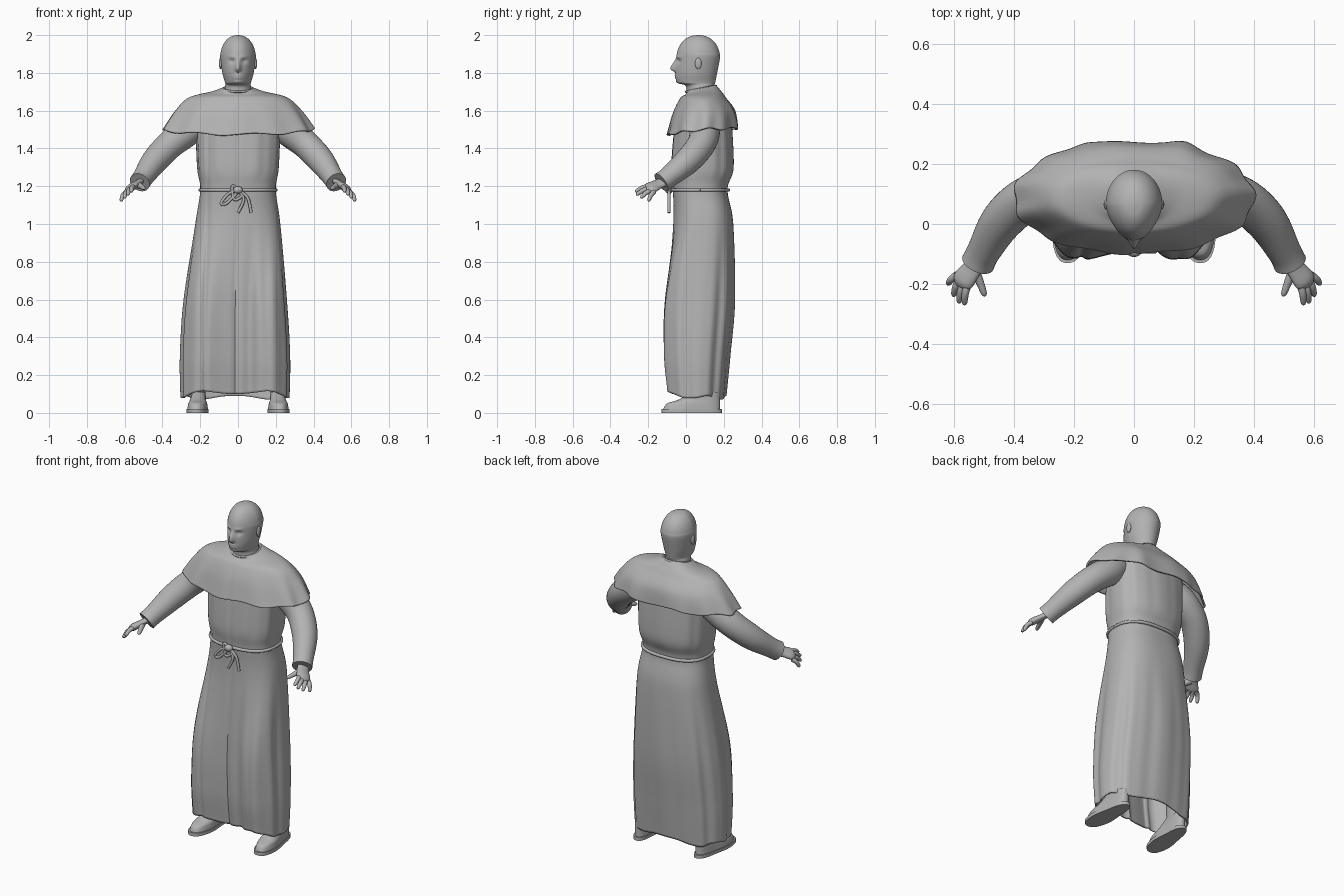
import bpy, bmesh
from math import sin, cos, pi, exp, copysign
from mathutils import Vector

default_cube = bpy.data.objects.get("Cube")
if default_cube:
    bpy.data.objects.remove(default_cube, do_unlink=True)

# One plain clay grey for the whole figure
clay = bpy.data.materials.new("clay_grey")
clay.use_nodes = True
clay.diffuse_color = (.45, .45, .45, 1)
clay.node_tree.nodes["Principled BSDF"].inputs["Base Color"].default_value = clay.diffuse_color


def bump(value, centre, width):
    return exp(-((value - centre) / width) ** 2)


def ramp(value, start, end):
    t = min(1, max(0, (value - start) / (end - start)))
    return t * t * (3 - 2 * t)


def spline(rows, steps):
    """Smooth curve through rows of equal-length tuples."""
    padded = [rows[0], *rows, rows[-1]]
    curve = []
    for before, start, end, after in zip(padded, padded[1:], padded[2:], padded[3:]):
        for step in range(steps):
            t = step / steps
            curve.append([q + t / 2 * (r - p + t * (2 * p - 5 * q + 4 * r - s + t * (3 * (q - r) + s - p)))
                          for p, q, r, s in zip(before, start, end, after)])
    return curve + [list(rows[-1])]


def finish(obj, name):
    obj.name = name
    obj.data.materials.append(clay)
    bpy.ops.object.select_all(action="DESELECT")
    obj.select_set(True)
    bpy.context.view_layer.objects.active = obj
    bpy.ops.object.shade_smooth_by_angle(angle=.9)


def skin(name, rings, cloth=0):
    """Join rings of points into a surface: capped, or open cloth with a thickness."""
    bm = bmesh.new()
    loops = [[bm.verts.new(point) for point in ring] for ring in rings]
    for low, high in zip(loops, loops[1:]):
        for j in range(len(low)):
            bm.faces.new((low[j - 1], low[j], high[j], high[j - 1]))
    if not cloth:
        bm.faces.new(loops[0][::-1])
        bm.faces.new(loops[-1])
    mesh = bpy.data.meshes.new(name)
    bm.to_mesh(mesh)
    bm.free()
    obj = bpy.data.objects.new(name, mesh)
    bpy.context.collection.objects.link(obj)
    if cloth:
        obj.modifiers.new("cloth", "SOLIDIFY").thickness = cloth
    finish(obj, name)


def oval(row, sides, power):
    """Horizontal superellipse from (height, half width, front y, back y)."""
    z, half_width, front, back = row
    points = []
    for j in range(sides):
        c, s = cos(2 * pi * j / sides), sin(2 * pi * j / sides)
        points.append((half_width * copysign(abs(c) ** (2 / power), c),
                       (front + back) / 2 + (back - front) / 2 * copysign(abs(s) ** (2 / power), s), z))
    return points


def loft(name, rows, deform, sides=48, steps=8, power=2, cloth=0):
    """Stack ovals; deform gets each point, its angle and the ring's middle y."""
    rings = []
    for row in spline(rows, steps):
        middle = (row[2] + row[3]) / 2
        rings.append([deform(*point, 2 * pi * j / sides, middle)
                      for j, point in enumerate(oval(row, sides, power))])
    skin(name, rings, cloth)


def tube(name, points, radii, side=(0, 0, 1), flat=1, mirror=1, sides=16):
    """Round or flattened tube along points, with one radius for each."""
    path = spline([(x * mirror, y, z, r) for (x, y, z), r in zip(points, radii)], 6)
    centres = [Vector(p[:3]) for p in path]
    side = Vector((side[0] * mirror, *side[1:]))
    rings = []
    for i, centre in enumerate(centres):
        along = (centres[min(i + 1, len(path) - 1)] - centres[max(i - 1, 0)]).normalized()
        across = (side - along * side.dot(along)).normalized()
        up = along.cross(across) * flat
        rings.append([centre + path[i][3] * (across * cos(2 * pi * j / sides) + up * sin(2 * pi * j / sides))
                      for j in range(sides)])
    skin(name, rings)


def ball(name, centre, size):
    bpy.ops.mesh.primitive_uv_sphere_add(radius=1, location=centre)
    bpy.context.object.scale = size
    finish(bpy.context.object, name)


def band(name, row, radius, power=2, tilt=0):
    points = [(x, y, z + tilt * y) for x, y, z in oval(row, 24, power)]
    tube(name, points + points[:1], [radius] * (len(points) + 1))


# Robe: pinched at the waist, with long folds, seams and a hollow hem
def robe_folds(x, y, z, angle, middle):
    skirt = 1 - ramp(z, .5, 1.1)
    chest = ramp(z, 1.2, 1.3)
    front = max(0, -sin(angle))
    fold = 1 + (.02 * skirt + .01 * chest) * (sin(9 * angle) + sin(16 * angle + 2) / 2)
    x, y = x * fold, middle + (y - middle) * fold
    if front > .2:
        y += skirt * (.03 * bump(x, 0, .1) + .02 * bump(x, .08, .03) - .03 * bump(abs(x), .2, .05))
        y += .005 * (1 + skirt) * (bump(x, 0, .012) + bump(x, -.16, .012))
    hem = 1 - ramp(z, .1, .3)
    return x - .015 * skirt, y, z + hem * (.03 * front + .01 * sin(5 * angle))


robe_rows = [(.08, .285, -.1, .21), (.3, .288, -.12, .23), (.6, .27, -.12, .255), (1, .225, -.07, .25),
             (1.18, .2, -.07, .22), (1.3, .215, -.08, .25), (1.55, .225, -.06, .24)]
loft("robe", robe_rows, robe_folds, sides=200, steps=10, power=2.5, cloth=.008)


# Shoulder cape with a rippled hem
def cape_folds(x, y, z, angle, middle):
    low = 1 - ramp(z, 1.5, 1.7)
    front = max(0, -sin(angle))
    fold = 1 + .02 * low * sin(11 * angle + 1)
    y = middle + (y - middle) * fold + .006 * low * front * bump(x, 0, .012)
    if angle < pi:
        y += .012 * low * bump(abs(x), .17, .05)
    drop = low * (.03 * front - .006 * sin(8 * angle))
    return x * fold, y, z - drop + .015 * sin(angle) * ramp(z, 1.66, 1.72)


cape_rows = [(1.505, .4, -.1, .275), (1.6, .335, -.07, .26), (1.67, .26, -.03, .21),
             (1.7, .14, 0, .18), (1.72, .08, 0, .16)]
loft("shoulder_cape", cape_rows, cape_folds, sides=160, power=2.1, cloth=.01)

# Collar band and rope belt
band("collar", (1.7, .076, 0, .158), .006, tilt=.2)
band("rope_belt", (1.18, .2, -.073, .225), .009, power=2.5)

# Rope knot with two loops and two hanging ends, given as (x, z) paths
knot_ropes = {"large_rope_loop": [(0, 1.18), (-.05, 1.16), (-.09, 1.11), (-.06, 1.11), (0, 1.17)],
              "small_rope_loop": [(0, 1.18), (-.03, 1.2), (-.02, 1.13), (.02, 1.15), (0, 1.18)],
              "inner_rope_end": [(0, 1.18), (.03, 1.13), (0, 1.06)],
              "outer_rope_end": [(0, 1.18), (.05, 1.14), (.07, 1.06)]}
for name, path in knot_ropes.items():
    tube(name, [(x, -.09, z) for x, z in path], [.008] * len(path), side=(0, 1, 0))
ball("rope_knot", (0, -.09, 1.18), (.025, .02, .02))


# Head and neck, with the features shaped from the same surface
def face(x, y, z, angle, middle):
    front = max(0, -sin(angle))
    x *= 1 - .15 * front * ramp(z, 1.73, 1.77)
    away = abs(x)
    nose = ramp(z, 1.8, 1.82) * (1 - ramp(z, 1.82, 1.89)) * bump(x, 0, .015)
    sockets = bump(away, .032, .016) * bump(z, 1.862, .011)
    brows = bump(away, .03, .025) * bump(z, 1.885, .01)
    mouth = bump(x, 0, .024) * (bump(z, 1.788, .006) + bump(z, 1.774, .006))
    chin = bump(x, 0, .02) * bump(z, 1.75, .01)
    relief = .028 * nose - .012 * sockets + .005 * (brows + mouth + chin)
    return x, y - front ** .5 * relief, z


neck_rows = [(1.67, .08, 0, .15), (1.73, .068, 0, .15), (1.75, .069, -.045, .155), (1.8, .083, -.056, .165)]
crown_rows = [(1.88 + .12 * sin(a), .094 * cos(a) ** .9, .065 - .115 * cos(a) ** .9, .065 + .115 * cos(a) ** .9)
              for a in (k / 4 for k in range(7))]
loft("head", neck_rows + crown_rows, face, sides=128, steps=10)

# Paired parts
hand_side = (.6, .5, -.4)
for word, sign in (("left", 1), ("right", -1)):
    ball(word + "_ear", (sign * .092, .065, 1.85), (.009, .017, .03))

    # Sleeve tucked under the cape, with a loose cuff
    tube(word + "_sleeve", [(.2, .1, 1.54), (.27, .1, 1.49), (.36, .08, 1.42), (.44, .01, 1.335),
                            (.5, -.09, 1.25), (.52, -.13, 1.22)],
         (.07, .08, .075, .07, .056, .056), mirror=sign, sides=32)

    # Palm, then four fingers fanned from index to little, and the thumb
    tube(word + "_palm", [(.51, -.1, 1.23), (.54, -.15, 1.21), (.57, -.19, 1.19), (.58, -.21, 1.18)],
         (.035, .036, .04, .015), side=hand_side, flat=.5, mirror=sign)
    fingers = ["index", "middle", "ring", "little"]
    for k, finger in enumerate(fingers):
        spread = k / 3
        base = Vector((.55, -.19, 1.2)).lerp((.59, -.17, 1.17), spread)
        tip = Vector((.565, -.27, 1.17)).lerp((.62, -.2, 1.12), spread)
        tip.y -= .02 * sin(pi * spread)
        knuckle = base.lerp(tip, .5) + Vector((.004, 0, .008))
        tube(f"{word}_{finger}_finger", [base, knuckle, knuckle.lerp(tip, .8), tip], (.013, .012, .009, .002),
             side=hand_side, mirror=sign)
    tube(word + "_thumb", [(.535, -.15, 1.21), (.515, -.19, 1.2), (.5, -.23, 1.19), (.497, -.24, 1.185)],
         (.02, .014, .01, .003), side=hand_side, mirror=sign)

    # Sole, shoe and lower leg, toes turned slightly outward
    def foot(x, y, z, angle, middle):
        x *= 1 - .2 * ramp(y, -.03, .1)
        return sign * (.213 - y / 16) + x, y, z

    loft(word + "_sole", [(0, .06, -.13, .19), (.02, .06, -.13, .19)], foot, power=2.5)
    loft(word + "_shoe", [(.02, .056, -.12, .18), (.05, .052, -.1, .18), (.07, .047, -.04, .18), (.11, .043, .03, .18)],
         foot, power=2.4)
    loft(word + "_leg", [(.1, .04, .04, .16), (.5, .05, .02, .15)], foot)
